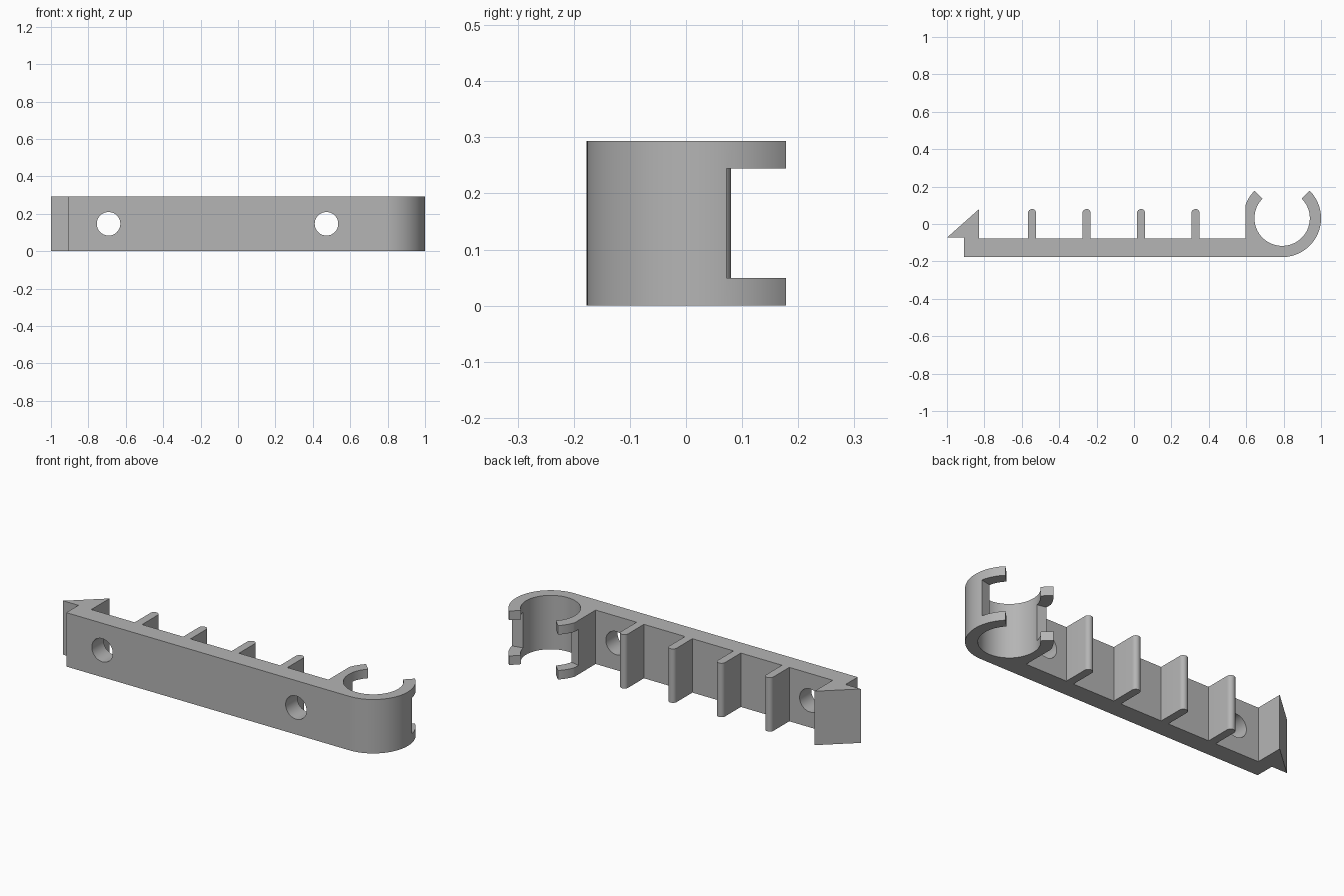
import bpy, bmesh
from math import sin, cos, pi, radians
from mathutils import Matrix

cube = bpy.data.objects.get("Cube")
if cube:
    bpy.data.objects.remove(cube, do_unlink=True)

HEIGHT = 0.293
FRONT, BACK = -0.177, -0.077          # plate faces in y
CX, CY = 0.792, 0.031                 # clip centre
R_OUT, R_IN = 0.208, 0.148
SHOULDER_X = 0.597                    # flat side of the clip
TIP_Y = 0.08                          # reach of the dividers and barb

grey = bpy.data.materials.new("grey plastic")
grey.use_nodes = True
grey.diffuse_color = (0.46, 0.46, 0.46, 1)
grey.node_tree.nodes["Principled BSDF"].inputs["Base Color"].default_value = (0.46, 0.46, 0.46, 1)


def arc(cx, cy, r, start, end, steps):
    angles = [radians(start + (end - start) * i / steps) for i in range(steps + 1)]
    return [(cx + r * cos(a), cy + r * sin(a)) for a in angles]


def prism(name, outline, z0, z1):
    """Extrude a closed outline in x, y from z0 to z1."""
    bm = bmesh.new()
    face = bm.faces.new([bm.verts.new((x, y, z0)) for x, y in outline])
    top = bmesh.ops.extrude_face_region(bm, geom=[face])["geom"]
    bmesh.ops.translate(bm, vec=(0, 0, z1 - z0),
                        verts=[v for v in top if isinstance(v, bmesh.types.BMVert)])
    bmesh.ops.recalc_face_normals(bm, faces=bm.faces)
    return finish(name, bm)


def finish(name, bm):
    mesh = bpy.data.meshes.new(name)
    bm.to_mesh(mesh)
    bm.free()
    mesh.materials.append(grey)
    obj = bpy.data.objects.new(name, mesh)
    bpy.context.collection.objects.link(obj)
    return obj


def cut(body, cutter):
    cutter.hide_render = True
    mod = body.modifiers.new("cut", "BOOLEAN")
    mod.operation = "DIFFERENCE"
    mod.solver = "EXACT"
    mod.object = cutter
    bpy.context.view_layer.objects.active = body
    bpy.ops.object.modifier_apply(modifier=mod.name)
    bpy.data.objects.remove(cutter, do_unlink=True)


# Plate front and the open round clip
outline = [(-0.908, FRONT)]
outline += arc(CX, CY, R_OUT, -90, 45, 36)
outline += arc(CX, CY, R_IN, 45, -225, 64)
outline += [p for p in arc(CX, CY, R_OUT, 135, 180, 16) if p[0] > SHOULDER_X + 0.001]
shoulder_y = CY + (R_OUT ** 2 - (CX - SHOULDER_X) ** 2) ** 0.5
outline += [(SHOULDER_X, shoulder_y), (SHOULDER_X, BACK)]

# Round-tipped dividers along the back
half = 0.022
for i in range(4):
    x = 0.329 - 0.2913 * i
    outline += [(x + half, BACK)]
    outline += arc(x, TIP_Y - half, half, 0, 180, 12)
    outline += [(x - half, BACK)]

# Barbed hook at the far end
outline += [(-0.828, BACK), (-0.828, TIP_Y), (-1.0, -0.073), (-0.908, -0.073)]

bracket = prism("cable_bracket", outline, 0, HEIGHT)

# Window that splits the clip jaws into upper and lower fingers
window = [(CX, CY)] + arc(CX, CY, 0.35, 11.5, 168.5, 2)
cut(bracket, prism("window_cutter", window, 0.049, 0.244))

# Screw holes
for x in (-0.692, 0.473):
    bm = bmesh.new()
    bmesh.ops.create_cone(
        bm, cap_ends=True, segments=40, radius1=0.063, radius2=0.063, depth=0.3,
        matrix=Matrix.Translation((x, -0.127, HEIGHT / 2)) @ Matrix.Rotation(pi / 2, 4, "X"))
    cut(bracket, finish("hole_cutter", bm))

# Smooth the curves, keep the corners sharp
bpy.ops.object.select_all(action="DESELECT")
bracket.select_set(True)
bpy.context.view_layer.objects.active = bracket
bpy.ops.object.shade_smooth_by_angle(angle=radians(25))
